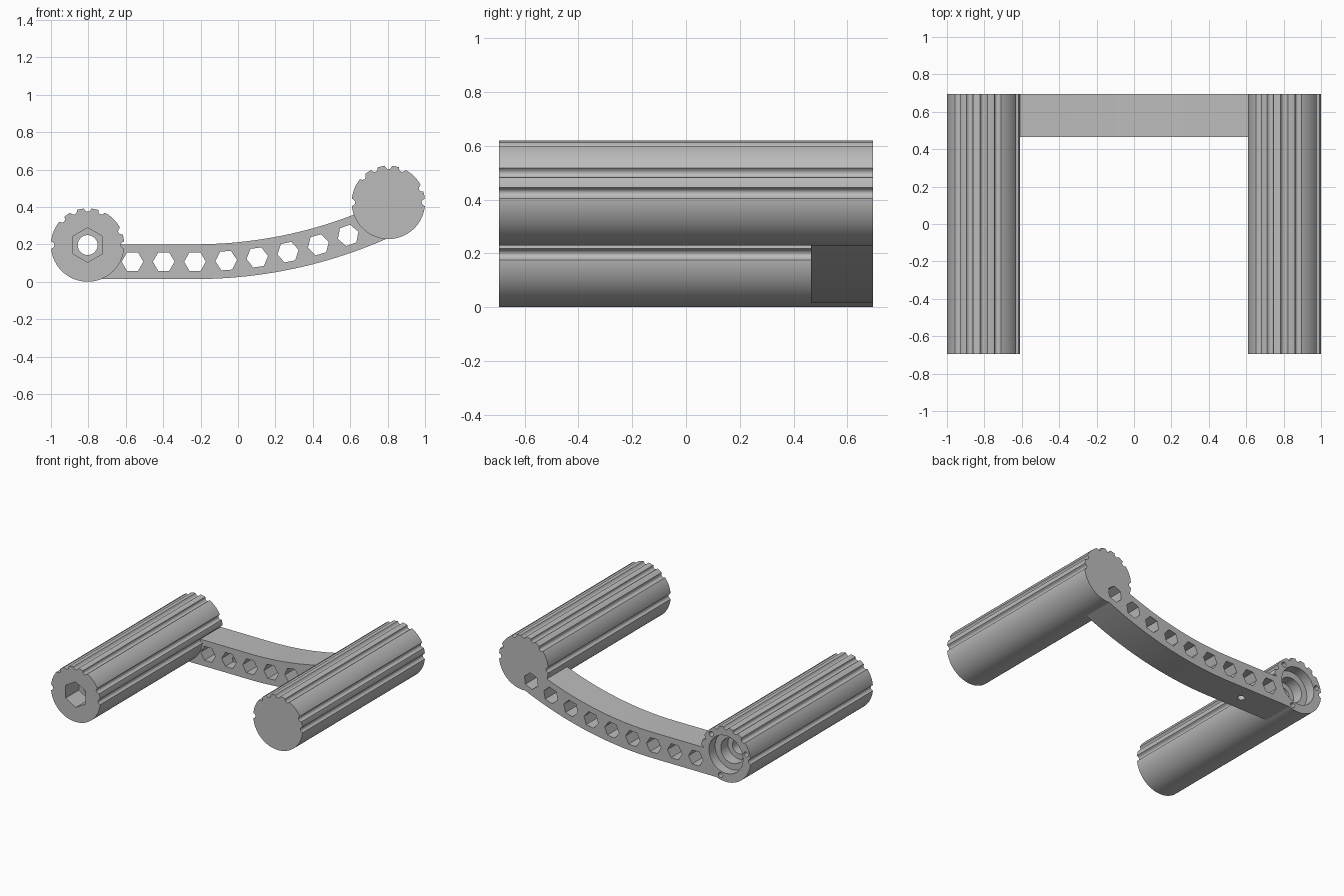
import bpy, bmesh
from math import sin, cos, pi, radians, sqrt

cube = bpy.data.objects.get("Cube")
if cube:
    bpy.data.objects.remove(cube, do_unlink=True)

grey = bpy.data.materials.new("plain_grey")
grey.use_nodes = True
grey.diffuse_color = (0.5, 0.5, 0.5, 1)
grey.node_tree.nodes["Principled BSDF"].inputs["Base Color"].default_value = (0.5, 0.5, 0.5, 1)

R = 0.196                    # handle radius
HALF = 0.695                 # half handle length
RIGHT = (-0.804, 0.197)      # handle axes (x, z)
LEFT = (0.804, 0.425)
BAR_FRONT = 0.465
BEND_X, BEND_R, MID_Z, HALF_T = -0.23, 2.45, 0.108, 0.093


def prism(name, pts, y0, y1):
    """Extrude an (x, z) outline along y."""
    bm = bmesh.new()
    face = bm.faces.new([bm.verts.new((x, y0, z)) for x, z in pts])
    ext = bmesh.ops.extrude_face_region(bm, geom=[face])["geom"]
    bmesh.ops.translate(bm, vec=(0, y1 - y0, 0),
                        verts=[v for v in ext if isinstance(v, bmesh.types.BMVert)])
    bmesh.ops.recalc_face_normals(bm, faces=bm.faces)
    me = bpy.data.meshes.new(name)
    bm.to_mesh(me)
    bm.free()
    me.materials.append(grey)
    ob = bpy.data.objects.new(name, me)
    bpy.context.collection.objects.link(ob)
    return ob


def ring(centre, r, n, start=0.0):
    return [(centre[0] + r * cos(start + 2 * pi * i / n),
             centre[1] + r * sin(start + 2 * pi * i / n)) for i in range(n)]


def grip_outline(centre, groove=0.018):
    """Round outline with small half-round grooves on its upper half."""
    pts = []
    for deg in range(360):
        r = R
        for g in (0, 22.5, 67.5, 90, 112.5, 135, 180):
            off = (deg - g + 180) % 360 - 180
            d = R * radians(off)
            if abs(d) < groove:
                r = R - sqrt(groove ** 2 - d ** 2)
        pts.append((centre[0] + r * cos(radians(deg)), centre[1] + r * sin(radians(deg))))
    return pts


def bar_point(s, offset=0.0):
    """Point and slope on the bar's path: straight, then an upward arc."""
    a = max(s, 0) / BEND_R
    x = BEND_X + min(s, 0) + (BEND_R - offset) * sin(a)
    z = MID_Z + BEND_R - (BEND_R - offset) * cos(a)
    return x, z, a


def cut(ob, cutters):
    for c in cutters:
        m = ob.modifiers.new("cut", "BOOLEAN")
        m.operation, m.solver, m.object = "DIFFERENCE", "EXACT", c
        bpy.context.view_layer.objects.active = ob
        bpy.ops.object.modifier_apply(modifier=m.name)


# Handles and connecting bar
right_handle = prism("right_handle", grip_outline(RIGHT), -HALF, HALF)
left_handle = prism("left_handle", grip_outline(LEFT), -HALF, HALF)
path = [-0.57] + [1.1 * i / 40 for i in range(41)]
lower = [bar_point(s, -HALF_T)[:2] for s in path]
upper = [bar_point(s, HALF_T)[:2] for s in path]
bar = prism("curved_bar", lower + upper[::-1], BAR_FRONT, HALF)

# Bar ends fitted around the handles
trims = [prism("trim", grip_outline(c), -1, 1) for c in (RIGHT, LEFT)]
cut(bar, trims)

# Row of hexagonal holes following the bar
hexes = []
for i in range(9):
    x, z, a = bar_point((i - 2) * 0.167)
    hexes.append(prism("hex_cutter", ring((x, z), 0.058, 6, a), BAR_FRONT - 0.005, 1))
cut(bar, hexes)
cut(right_handle, hexes[:1])
cut(left_handle, hexes[-2:])

# Small drain hole in the underside of the bar
bpy.ops.mesh.primitive_cylinder_add(vertices=24, radius=0.025, depth=0.12,
                                    location=(-0.42, 0.58, 0.02))
drain = bpy.context.object
cut(bar, [drain])

# Through bore, hex socket, stepped recess and screw holes of the right handle
bores = [
    prism("bore", ring(RIGHT, 0.053, 48), -1, 1),
    prism("hex_socket", ring(RIGHT, 0.092, 6, pi / 2), -1, -HALF + 0.15),
    prism("step", ring(RIGHT, 0.09, 48), HALF - 0.15, 1),
    prism("recess", ring(RIGHT, 0.135, 64), HALF - 0.07, 1),
]
for deg in (45, 165, 285):
    c = (RIGHT[0] + 0.165 * cos(radians(deg)), RIGHT[1] + 0.165 * sin(radians(deg)))
    bores.append(prism("screw_hole", ring(c, 0.018, 20), HALF - 0.12, 1))
cut(right_handle, bores)

for ob in trims + hexes + bores + [drain]:
    bpy.data.objects.remove(ob, do_unlink=True)

# Smooth curved walls, keep edges crisp
for ob in (right_handle, left_handle, bar):
    bpy.ops.object.select_all(action="DESELECT")
    ob.select_set(True)
    bpy.context.view_layer.objects.active = ob
    bpy.ops.object.shade_smooth_by_angle(angle=radians(30))
